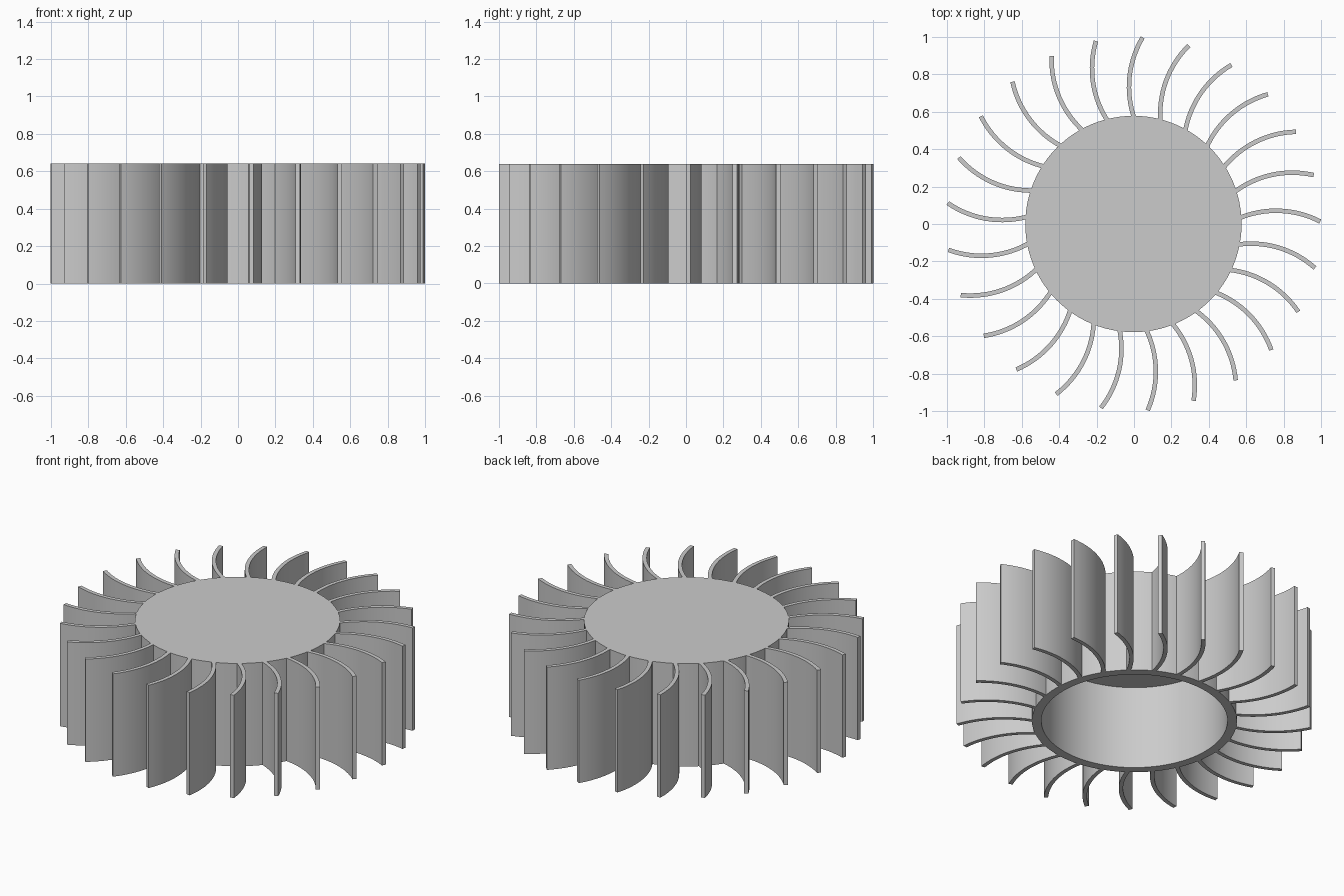
import bpy, bmesh, math
from mathutils import Vector

if "Cube" in bpy.data.objects:
    bpy.data.objects.remove(bpy.data.objects["Cube"])

HEIGHT = 0.64
BLADES = 25
CENTRE = Vector((-0.003, 0.0, 0.0))

grey = bpy.data.materials.new("plain grey")
grey.diffuse_color = (0.6, 0.6, 0.6, 1)
grey.use_nodes = True
grey.node_tree.nodes["Principled BSDF"].inputs["Base Color"].default_value = grey.diffuse_color


def finish(bm, name):
    """Turn a bmesh into a mesh with smooth curved sides and sharp corners."""
    bmesh.ops.recalc_face_normals(bm, faces=bm.faces)
    mesh = bpy.data.meshes.new(name)
    bm.to_mesh(mesh)
    bm.free()
    mesh.materials.append(grey)
    return mesh


def add(name, mesh):
    ob = bpy.data.objects.new(name, mesh)
    bpy.context.collection.objects.link(ob)
    ob.location = CENTRE
    return ob


def smooth(ob):
    bpy.ops.object.select_all(action='DESELECT')
    ob.select_set(True)
    bpy.context.view_layer.objects.active = ob
    bpy.ops.object.shade_smooth_by_angle(angle=math.radians(30))


# Hub: a cup that is closed on top and open underneath
bm = bmesh.new()
SIDES = 96
rings = []
for radius, z in ((0.525, 0.52), (0.525, 0), (0.578, 0), (0.578, HEIGHT)):
    rings.append([bm.verts.new((radius * math.cos(a), radius * math.sin(a), z))
                  for a in (2 * math.pi * i / SIDES for i in range(SIDES))])
for lower, upper in zip(rings, rings[1:]):
    for i in range(SIDES):
        j = (i + 1) % SIDES
        bm.faces.new((lower[i], lower[j], upper[j], upper[i]))
bm.faces.new(rings[0])
bm.faces.new(rings[-1])
smooth(add("hub", finish(bm, "hub")))

# Blade: a thin circular arc, thickened and extruded to full height
root, tip = Vector((0.574, 0.035)), Vector((0.998, 0.0135))
sagitta, half_thick, steps = 0.046, 0.012, 16
chord = tip - root
half = chord.length / 2
arc_r = (half ** 2 + sagitta ** 2) / (2 * sagitta)
normal = Vector((-chord.y, chord.x)).normalized()
middle = (root + tip) / 2 + normal * (sagitta - arc_r)
start = math.atan2(root.y - middle.y, root.x - middle.x) + 0.03  # tucked into hub
end = math.atan2(tip.y - middle.y, tip.x - middle.x)
angles = [start + (end - start) * i / steps for i in range(steps + 1)]

bm = bmesh.new()
strips = []
for r in (arc_r + half_thick, arc_r - half_thick):
    for z in (0, HEIGHT):
        strips.append([bm.verts.new((middle.x + r * math.cos(a),
                                     middle.y + r * math.sin(a), z)) for a in angles])
outer_low, outer_top, inner_low, inner_top = strips
loop = [outer_low, outer_top, inner_top, inner_low]
for k in range(4):
    a, b = loop[k], loop[(k + 1) % 4]
    for i in range(steps):
        bm.faces.new((a[i], a[i + 1], b[i + 1], b[i]))
for i in (0, steps):
    bm.faces.new([s[i] for s in loop])
blade_mesh = finish(bm, "blade")

# Ring of identical blades
for n in range(BLADES):
    blade = add(f"blade_{n + 1}", blade_mesh)
    blade.rotation_euler.z = 2 * math.pi * n / BLADES
    if n == 0:
        smooth(blade)
